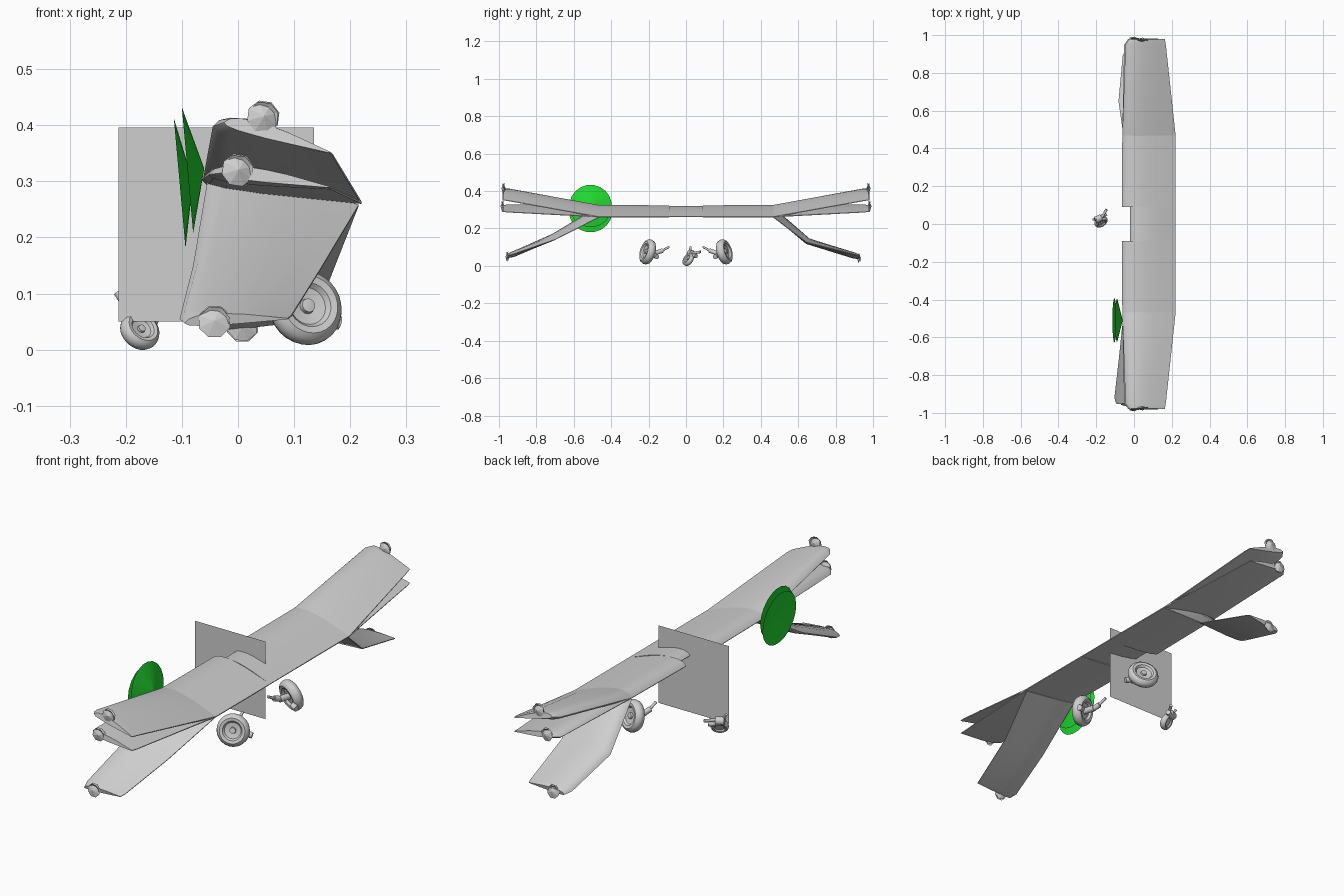
import bpy, bmesh, math
from mathutils import Vector

if "Cube" in bpy.data.objects:
    bpy.data.objects.remove(bpy.data.objects["Cube"])

def material(name, rgb):
    m = bpy.data.materials.new(name)
    m.diffuse_color = (*rgb, 1)
    m.use_nodes = True
    m.node_tree.nodes["Principled BSDF"].inputs["Base Color"].default_value = m.diffuse_color
    return m

GREY = material("light grey", (0.62, 0.62, 0.62))
GREEN = material("bright green", (0.015, 0.68, 0.03))

def make(name, verts, faces, mat=GREY, smooth=True, solid=True):
    me = bpy.data.meshes.new(name)
    me.from_pydata([tuple(v) for v in verts], [], faces)
    if solid:
        bm = bmesh.new()
        bm.from_mesh(me)
        bmesh.ops.recalc_face_normals(bm, faces=bm.faces)
        bm.to_mesh(me)
        bm.free()
    me.materials.append(mat)
    if smooth:
        me.polygons.foreach_set("use_smooth", [True] * len(me.polygons))
        me.set_sharp_from_angle(angle=math.radians(35))
    ob = bpy.data.objects.new(name, me)
    bpy.context.collection.objects.link(ob)
    return ob

# airfoil loop: (chord fraction, height in thicknesses), top then underside
AIRFOIL = [(1, .05), (.8, .32), (.6, .58), (.4, .74), (.25, .76), (.12, .62), (.04, .38),
           (0, 0), (.04, -.2), (.15, -.3), (.4, -.3), (.7, -.18), (1, -.05)]

def wing(name, sections):
    """Loft an airfoil through (leading edge, trailing edge, thickness) sections."""
    secs = [(Vector(a), Vector(b), t) for a, b, t in sections]
    mids = [(a + b) / 2 for a, b, _ in secs]
    n, verts, faces = len(AIRFOIL), [], []
    for i, (a, b, t) in enumerate(secs):
        span = mids[min(i + 1, len(secs) - 1)] - mids[max(i - 1, 0)]
        up = (b - a).cross(span).normalized()
        if up.z < 0:
            up = -up
        verts += [a + (b - a) * f + up * t * h for f, h in AIRFOIL]
    for i in range(len(secs) - 1):
        for j in range(n):
            k = (j + 1) % n
            faces.append((i * n + j, i * n + k, (i + 1) * n + k, (i + 1) * n + j))
    faces += [tuple(range(n)), tuple(range((len(secs) - 1) * n, len(secs) * n))]
    return make(name, verts, faces)

def lathe(name, centre, axis, profile, steps=28):
    """Revolve (radius, offset) points around an axis."""
    q = Vector((0, 0, 1)).rotation_difference(Vector(axis).normalized())
    n, verts, faces = len(profile), [], []
    for i in range(steps):
        a = 2 * math.pi * i / steps
        verts += [Vector(centre) + q @ Vector((r * math.cos(a), r * math.sin(a), h)) for r, h in profile]
        m = (i + 1) % steps
        faces += [(i * n + j, m * n + j, m * n + j + 1, i * n + j + 1) for j in range(n - 1)]
    faces += [tuple(i * n for i in range(steps)), tuple(i * n + n - 1 for i in range(steps))]
    return make(name, verts, faces)

def rod(name, p, q, r, steps=12):
    p, q = Vector(p), Vector(q)
    return lathe(name, p, q - p, [(r, 0), (r, (q - p).length)], steps)

def fan(name, centre, axis, radius, depth, sides, mat=GREY):
    """Open shallow cone whose point lies along the axis."""
    q = Vector((0, 0, 1)).rotation_difference(Vector(axis).normalized())
    c = Vector(centre)
    verts = [c + q @ Vector((0, 0, depth))]
    for i in range(sides):
        a = 2 * math.pi * (i + .5) / sides
        verts.append(c + q @ Vector((radius * math.cos(a), radius * math.sin(a), 0)))
    faces = [(0, 1 + i, 1 + (i + 1) % sides) for i in range(sides)]
    return make(name, verts, faces, mat, False, False)

def wheel(name, centre, axis, R, w):
    h = w / 2
    prof = [(.25 * R, -h * .5), (.5 * R, -h * .5), (.6 * R, -h * .9), (.78 * R, -h), (.93 * R, -h * .7), (R, -h * .2),
            (R, h * .2), (.93 * R, h * .7), (.78 * R, h), (.6 * R, h * .9), (.5 * R, h * .5), (.2 * R, h * .35),
            (.18 * R, h * .7), (.05 * R, h * .75)]
    return lathe(name, centre, axis, prof)

# centre wing, with a notch in the leading edge over the fuselage
wing("centre_wing_notch", [((-.02, y, .303), (.22, y, .262), .036) for y in (-.09, .09)])

for s, side in ((-1, "left"), (1, "right")):
    root = ((-.062, s * .47, .305), (.22, s * .47, .262), .042)
    wing(side + "_inner_wing", [((-.064, s * .09, .302), (.22, s * .09, .262), .042), root])
    # raised, intact outer panel
    wing(side + "_outer_wing", [root, ((-.045, s * .95, .398), (.168, s * .95, .348), .036),
                                ((-.025, s * .98, .405), (.163, s * .98, .352), .024)])
    # level outer panel
    wing(side + "_level_wing", [root, ((-.052, s * .95, .312), (.166, s * .95, .287), .03),
                                ((-.03, s * .98, .315), (.162, s * .98, .29), .022)])
    # round tip plates
    for k, c in enumerate(((.045, s * .975, .415), (0, s * .98, .32))):
        fan(f"{side}_tip_plate_{k}", c, (.15, s, .1), .03, .012, 8)
        fan(f"{side}_tip_plate_back_{k}", c, (.1, -s, .2), .028, .01, 8)

# drooping outer panels, broken differently on each side
wing("left_drooped_wing", [((-.055, -.47, .298), (.215, -.47, .257), .034),
                           ((-.08, -.71, .15), (.145, -.70, .14), .032),
                           ((-.104, -.92, .055), (.095, -.93, .06), .028),
                           ((-.095, -.95, .047), (.088, -.955, .055), .02)])
wing("right_drooped_wing", [((-.055, .46, .293), (.215, .47, .257), .034),
                            ((-.082, .65, .125), (.163, .645, .125), .032),
                            ((-.06, .89, .047), (.13, .91, .058), .028),
                            ((-.045, .92, .04), (.125, .93, .052), .02)])
for name, c, s in (("left", (-.042, -.955, .05), -1), ("right", (.008, .925, .042), 1)):
    fan(name + "_droop_tip_plate", c, (0, s, .2), .03, .01, 8)
    fan(name + "_droop_tip_plate_back", c, (.1, -s, .1), .028, .01, 8)

# spinning propeller discs
fan("propeller_disc_outer", (-.104, -.51, .297), (1, 0, .09), .118, .024, 20, GREEN)
fan("propeller_disc_inner", (-.09, -.51, .32), (1, 0, .09), .114, .03, 20, GREEN)

# upright flat panel across the middle
make("middle_panel", [(-.213, 0, .05), (.135, 0, .05), (.135, 0, .396), (-.213, 0, .396)],
     [(0, 1, 2, 3)], smooth=False, solid=False)

# main wheels with their arms
for s, side in ((-1, "left"), (1, "right")):
    wheel(side + "_main_wheel", (.12, s * .205, .075), (.38, s * .88, .26), .068, .046)
    rod(side + "_axle", (.115, s * .2, .072), (.1, s * .15, .072), .014)
    rod(side + "_strut", (.1, s * .155, .072), (.09, s * .125, .082), .012)
    rod(side + "_strut_end", (.092, s * .13, .08), (.085, s * .09, .102), .006)
    rod(side + "_brake", (.155, s * .165, .055), (.18, s * .155, .048), .013)

# nose wheel and fork
wheel("nose_wheel", (-.175, .012, .034), (.45, -.7, .5), .037, .028)
rod("nose_fork", (-.205, .02, .068), (-.172, .035, .066), .018)
rod("nose_fork_side", (-.18, .03, .055), (-.148, .055, .053), .011)
rod("nose_fork_link", (-.195, .02, .07), (-.216, .025, .102), .006)
rod("nose_fork_arm", (-.17, .035, .068), (-.145, .078, .075), .007)
